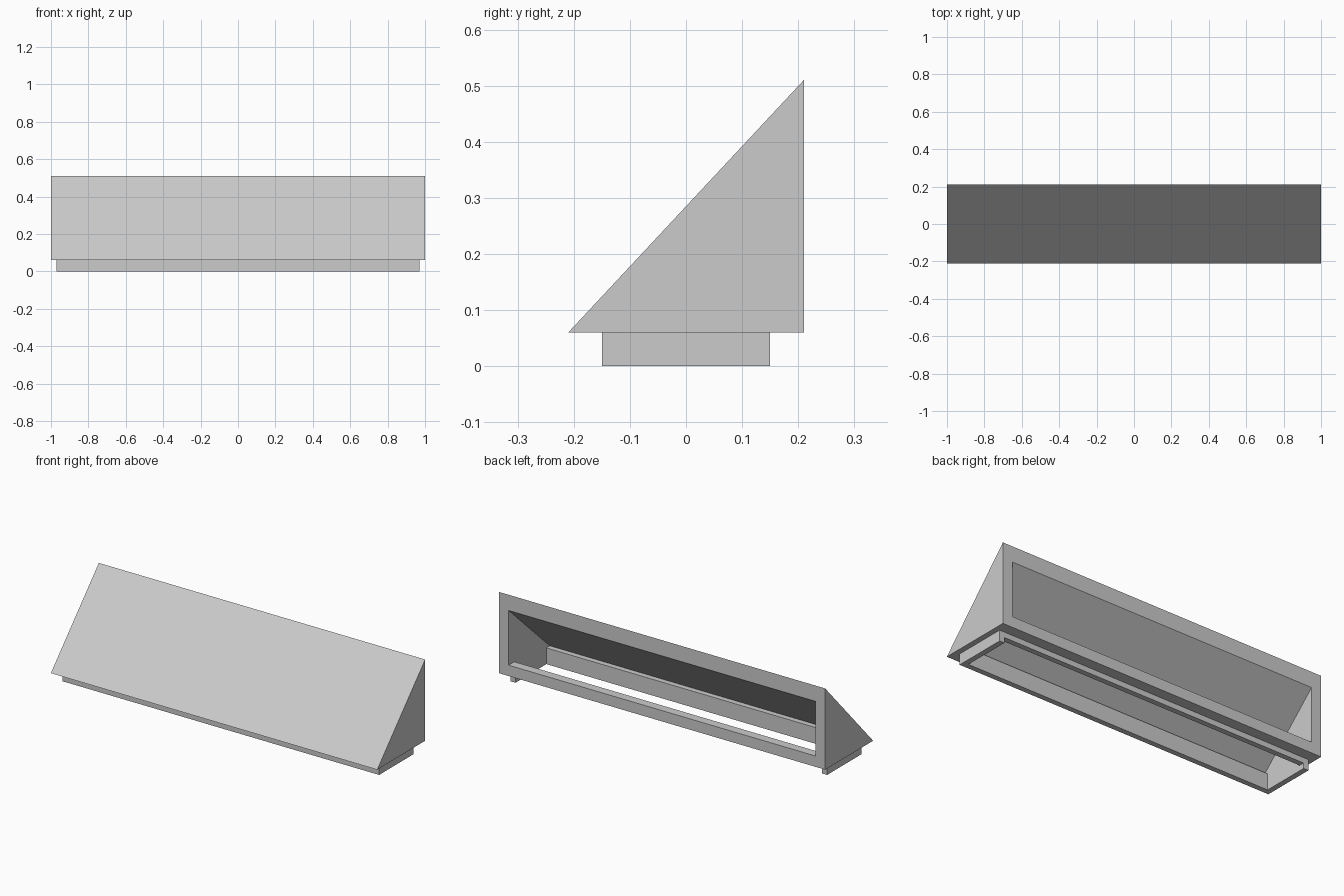
import bpy
import bmesh

cube = bpy.data.objects.get("Cube")
if cube:
    bpy.data.objects.remove(cube, do_unlink=True)

grey = bpy.data.materials.new("light_grey")
grey.use_nodes = True
grey.diffuse_color = (0.6, 0.6, 0.6, 1)
grey.node_tree.nodes["Principled BSDF"].inputs["Base Color"].default_value = (0.6, 0.6, 0.6, 1)


def prism(name, profile, half_width):
    """Extrude a (y, z) profile along x, centred on x = 0."""
    bm = bmesh.new()
    face = bm.faces.new([bm.verts.new((-half_width, y, z)) for y, z in profile])
    result = bmesh.ops.extrude_face_region(bm, geom=[face])
    verts = [g for g in result["geom"] if isinstance(g, bmesh.types.BMVert)]
    bmesh.ops.translate(bm, verts=verts, vec=(2 * half_width, 0, 0))
    bmesh.ops.recalc_face_normals(bm, faces=bm.faces)
    mesh = bpy.data.meshes.new(name)
    bm.to_mesh(mesh)
    bm.free()
    mesh.materials.append(grey)
    obj = bpy.data.objects.new(name, mesh)
    bpy.context.collection.objects.link(obj)
    return obj


def rect(y0, y1, z0, z1):
    return [(y0, z0), (y1, z0), (y1, z1), (y0, z1)]


def cut(target, profile, half_width):
    """Subtract a prism from the target and discard the cutter."""
    cutter = prism("cutter", profile, half_width)
    cutter.hide_render = True
    mod = target.modifiers.new("cut", "BOOLEAN")
    mod.operation = "DIFFERENCE"
    mod.solver = "EXACT"
    mod.object = cutter
    bpy.context.view_layer.objects.active = target
    bpy.ops.object.modifier_apply(modifier=mod.name)
    bpy.data.objects.remove(cutter, do_unlink=True)


INNER = 0.94  # half width of the cavity

# Wedge hood: hollow, open at the back, with a raised lip along the rear sill
hood = prism("hood", [(-0.21, 0.06), (0.21, 0.06), (0.21, 0.51)], 1.0)
cut(hood, [(-0.15, 0.09), (0.16, 0.09), (0.16, 0.12),
           (0.25, 0.12), (0.25, 0.46)], INNER)
# Slot through the hood floor
cut(hood, rect(-0.12, 0.12, 0.03, 0.1), INNER)

# Collar under the hood, open through the middle
collar = prism("collar", rect(-0.15, 0.15, 0, 0.06), 0.97)
cut(collar, rect(-0.12, 0.12, -0.05, 0.1), INNER)
# Lower half of the rear wall is cut away between the end walls
cut(collar, rect(0.1, 0.2, -0.05, 0.03), INNER)
